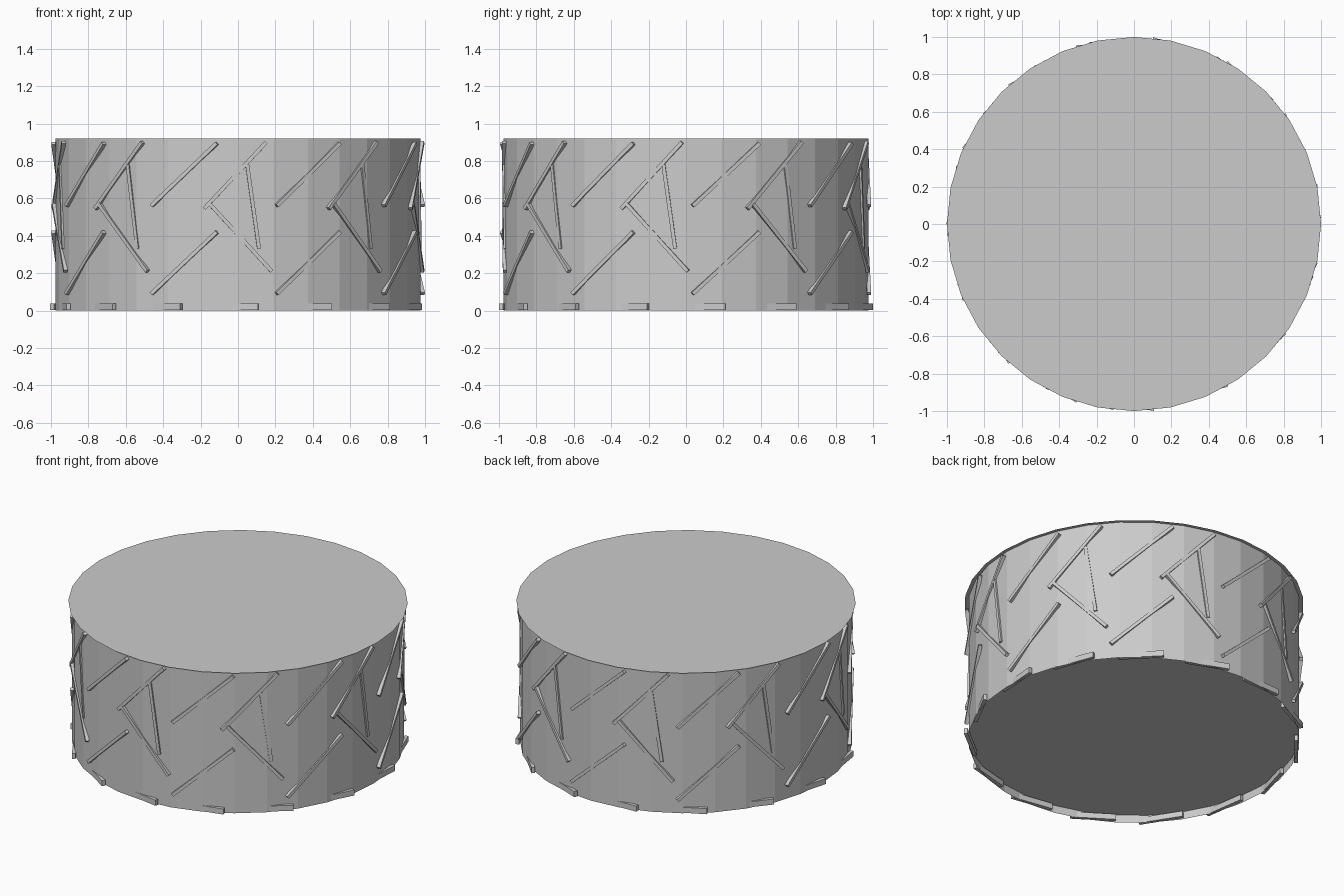
import bpy, bmesh
from math import radians, sin, cos, pi
from mathutils import Vector, Matrix

if "Cube" in bpy.data.objects:
    bpy.data.objects.remove(bpy.data.objects["Cube"])

SIDES, R, TOP = 32, 0.977, 0.92


def finish(bm, name):
    bmesh.ops.recalc_face_normals(bm, faces=bm.faces)
    mesh = bpy.data.meshes.new(name)
    bm.to_mesh(mesh)
    bm.free()
    obj = bpy.data.objects.new(name, mesh)
    bpy.context.collection.objects.link(obj)
    return obj


def disc(name, radius, z):
    bm = bmesh.new()
    bmesh.ops.create_circle(bm, cap_ends=True, segments=SIDES, radius=radius,
                            matrix=Matrix.Translation((0, 0, z)))
    return finish(bm, name)


def add_bar(bm, center, along, out, size):
    """Box with its length along one direction and its depth facing outward."""
    x = along.normalized()
    z = (out - x * out.dot(x)).normalized()
    y = z.cross(x)
    m = Matrix((x, y, z)).transposed().to_4x4()
    m.translation = center
    bmesh.ops.create_cube(bm, size=1, matrix=m @ Matrix.Diagonal((*size, 1)))


def on_wall(deg, z, radius):
    # angle measured from the front (-y), increasing towards +x
    a = radians(deg) - pi / 2
    return Vector((radius * cos(a), radius * sin(a), z))


# Side wall, an open tube
bm = bmesh.new()
bmesh.ops.create_cone(bm, cap_ends=False, segments=SIDES, radius1=R, radius2=R,
                      depth=TOP, matrix=Matrix.Translation((0, 0, TOP / 2)))
finish(bm, "side_wall")

# Flat top with a slight overhang, and recessed base
disc("top_disc", 1.0, TOP)
disc("base_disc", R, 0.05)

# Straight raised strips, one pattern repeated nine times round the wall
pattern = [
    ((12, 0.56), (33.5, 0.895)),
    ((12, 0.09), (33.5, 0.42)),
    ((-10.6, 0.545), (8.8, 0.90)),
    ((-8.8, 0.57), (10.6, 0.21)),
    ((2.9, 0.78), (6.6, 0.33)),
]
bm = bmesh.new()
for k in range(9):
    for (a0, z0), (a1, z1) in pattern:
        p, q = on_wall(a0 + 40 * k, z0, 0.983), on_wall(a1 + 40 * k, z1, 0.983)
        mid = (p + q) / 2
        out = Vector((mid.x, mid.y, 0)).normalized()
        mid = out * 0.971 + Vector((0, 0, mid.z))
        add_bar(bm, mid, q - p, out, ((q - p).length, 0.02, 0.022))
finish(bm, "wall_strips")

# Fifteen slightly tilted tabs round the bottom edge
bm = bmesh.new()
for k in range(15):
    deg = -1.5 + 24 * k
    out = on_wall(deg - 3, 0, 1)
    along = Vector((-out.y, out.x, 0)) + out * 0.09
    add_bar(bm, on_wall(deg, 0.021, 0.966), along, out, (0.27, 0.036, 0.022))
finish(bm, "bottom_tabs")
